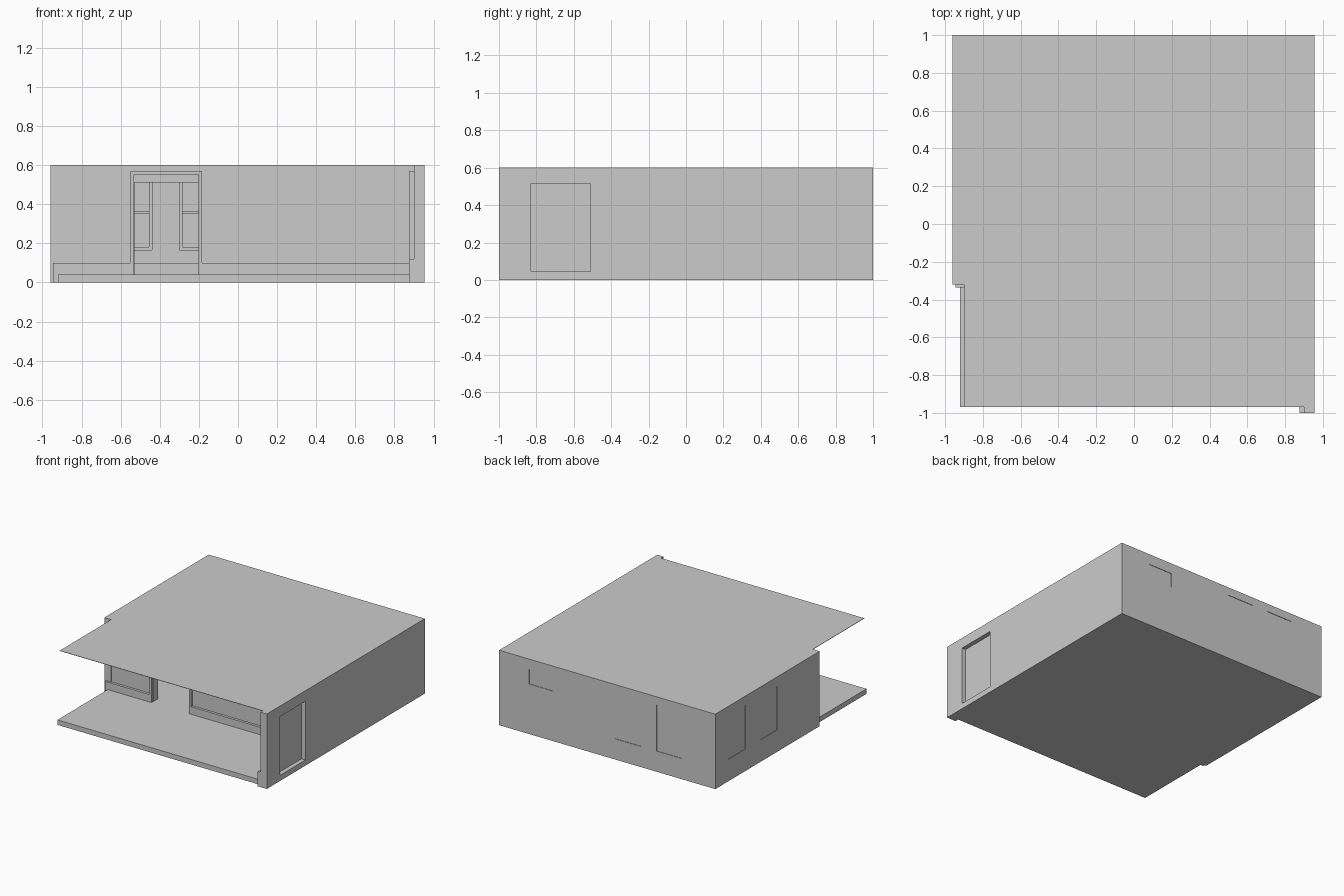
import bpy, bmesh

if "Cube" in bpy.data.objects:
    bpy.data.objects.remove(bpy.data.objects["Cube"])


def box(name, x0, x1, y0, y1, z0, z1):
    bm = bmesh.new()
    bmesh.ops.create_cube(bm, size=1)
    for v in bm.verts:
        v.co.x = x1 if v.co.x > 0 else x0
        v.co.y = y1 if v.co.y > 0 else y0
        v.co.z = z1 if v.co.z > 0 else z0
    me = bpy.data.meshes.new(name)
    bm.to_mesh(me)
    bm.free()
    ob = bpy.data.objects.new(name, me)
    bpy.context.collection.objects.link(ob)
    return ob


def cut(wall, *dims):
    """Cut a rectangular opening and remove the cutter afterwards."""
    c = box("cutter", *dims)
    c.hide_render = True
    m = wall.modifiers.new("opening", 'BOOLEAN')
    m.object, m.operation, m.solver = c, 'DIFFERENCE', 'EXACT'
    bpy.context.view_layer.objects.active = wall
    bpy.ops.object.modifier_apply(modifier=m.name)
    bpy.data.objects.remove(c)


def panel(name, axis, a0, a1, d0, d1, z0, z1):
    """Box given by span a along the wall and depth d across it."""
    if axis == 'x':
        return box(name, a0, a1, d0, d1, z0, z1)
    return box(name, d0, d1, a0, a1, z0, z1)


def surround(name, axis, a0, a1, d0, d1, z0, z1, w, sill=True):
    """Rectangular border; a0..z1 are the outer limits, w its width."""
    panel(name + "_side_a", axis, a0, a0 + w, d0, d1, z0, z1)
    panel(name + "_side_b", axis, a1 - w, a1, d0, d1, z0, z1)
    panel(name + "_head", axis, a0 + w, a1 - w, d0, d1, z1 - w, z1)
    if sill:
        panel(name + "_sill", axis, a0 + w, a1 - w, d0, d1, z0, z0 + w)


def window(name, wall, axis, a0, a1, z0, z1, outer, inward, bar=True):
    """Opening with nearly flush pane, inner frame and cross bar."""
    def d(p, q):
        return sorted((outer + inward * p, outer + inward * q))
    lo, hi = d(-0.05, 0.12)
    if axis == 'x':
        cut(wall, a0, a1, lo, hi, z0, z1)
    else:
        cut(wall, lo, hi, a0, a1, z0, z1)
    panel(name + "_pane", axis, a0, a1, *d(0.004, 0.01), z0, z1)
    surround(name + "_frame", axis, a0, a1, *d(0.01, 0.05), z0, z1, 0.016)
    if bar:
        panel(name + "_bar", axis, a0 + 0.016, a1 - 0.016, *d(0.01, 0.03), 0.35, 0.365)


# Floors
box("porch_slab", -0.92, 0.9, -0.97, -0.315, 0, 0.04)
box("room_floor", -0.9, 0.9, -0.315, 0.94, 0, 0.04)

# Walls
left = box("left_wall", -0.96, -0.9, -0.32, 1, 0, 0.6)
right = box("right_wall", 0.9, 0.955, -1, 1, 0, 0.6)
back = box("back_wall", -0.9, 0.9, 0.94, 1, 0, 0.6)
front = box("front_wall", -0.9, 0.9, -0.315, -0.255, 0.04, 0.597)
partition = box("partition_wall", 0.25, 0.3, -0.255, 0.94, 0.04, 0.597)

# Thin roof sheet reaching over the porch
box("roof", -0.9, 0.9, -0.97, 0.94, 0.597, 0.6)

# Doorways
cut(front, -0.53, -0.2, -0.4, -0.2, 0.0, 0.51)
cut(partition, 0.2, 0.35, -0.15, 0.17, 0.0, 0.51)
cut(right, 0.85, 1.0, -0.83, -0.51, 0.045, 0.515)
box("side_door", 0.9, 0.92, -0.83, -0.51, 0.045, 0.515)

# Windows
window("back_window_a", back, 'x', -0.67, -0.44, 0.165, 0.535, 1, -1)
window("back_window_b", back, 'x', -0.30, -0.07, 0.165, 0.535, 1, -1)
window("high_window", back, 'x', 0.48, 0.69, 0.4, 0.515, 1, -1, bar=False)
window("left_window_a", left, 'y', 0.62, 0.84, 0.175, 0.525, -0.96, 1)
window("left_window_b", left, 'y', 0.22, 0.43, 0.175, 0.525, -0.96, 1)

# Door trims
surround("front_door_trim", 'x', -0.55, -0.183, -0.335, -0.315, 0.04, 0.57, 0.018, sill=False)
surround("side_door_trim", 'y', -0.87, -0.47, 0.875, 0.9, 0.04, 0.57, 0.04, sill=False)

# Porch skirting
box("front_skirting_a", -0.945, -0.55, -0.335, -0.315, 0, 0.1)
box("front_skirting_b", -0.183, 0.875, -0.335, -0.315, 0.04, 0.1)
box("side_skirting_a", 0.875, 0.9, -1, -0.87, 0, 0.12)
box("side_skirting_b", 0.875, 0.9, -0.47, -0.315, 0.04, 0.12)

# Room skirting
box("back_skirting_a", -0.9, 0.25, 0.92, 0.94, 0.04, 0.1)
box("back_skirting_b", 0.3, 0.9, 0.92, 0.94, 0.04, 0.1)
box("left_skirting", -0.9, -0.88, -0.255, 0.92, 0.04, 0.1)
box("right_skirting", 0.88, 0.9, -0.255, 0.92, 0.04, 0.1)
for i, x in enumerate((0.23, 0.3)):
    box(f"partition_skirting_{i}", x, x + 0.02, 0.17, 0.92, 0.04, 0.1)
